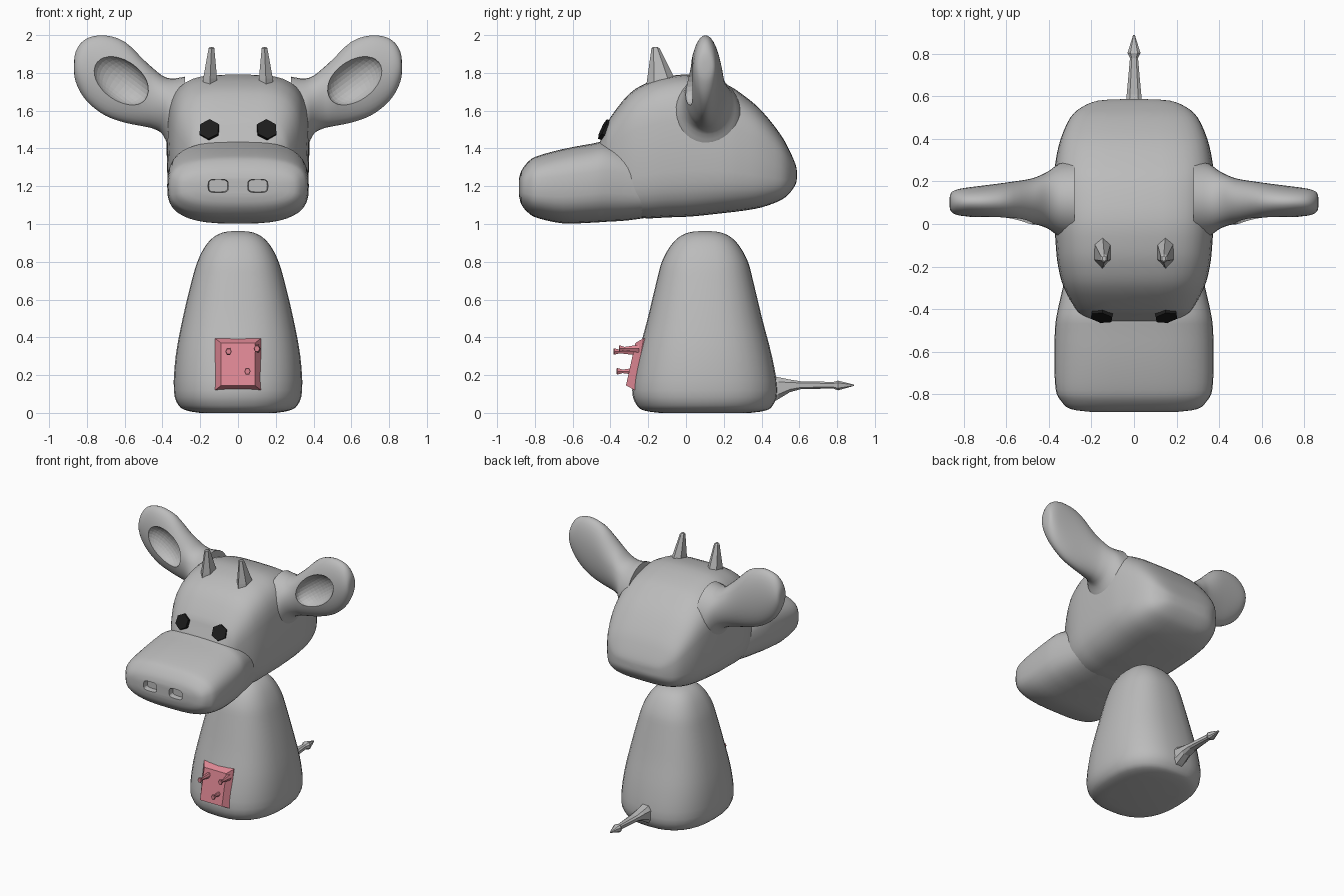
import bpy, bmesh, math
from mathutils import Matrix, Vector

if "Cube" in bpy.data.objects:
    bpy.data.objects.remove(bpy.data.objects["Cube"])


def material(name, rgb):
    m = bpy.data.materials.new(name)
    m.diffuse_color = (*rgb, 1)
    m.use_nodes = True
    m.node_tree.nodes["Principled BSDF"].inputs["Base Color"].default_value = m.diffuse_color
    return m


GREY = material("hide grey", (0.5, 0.5, 0.5))
BLACK = material("eye black", (0.012, 0.012, 0.012))
PINK = material("udder pink", (0.72, 0.24, 0.29))


def finish(name, bm, mat, smooth=None):
    bmesh.ops.recalc_face_normals(bm, faces=bm.faces)
    me = bpy.data.meshes.new(name)
    bm.to_mesh(me)
    bm.free()
    me.materials.append(mat)
    ob = bpy.data.objects.new(name, me)
    bpy.context.collection.objects.link(ob)
    if smooth:
        bpy.ops.object.select_all(action='DESELECT')
        ob.select_set(True)
        bpy.context.view_layer.objects.active = ob
        bpy.ops.object.shade_smooth_by_angle(angle=math.radians(smooth))
    return ob


def spline(rows, steps):
    """Smooth in-between rows (Catmull-Rom)."""
    if steps == 1:
        return rows
    out = []
    for i in range(len(rows) - 1):
        a, b, c, d = (rows[max(0, min(len(rows) - 1, i + k))] for k in (-1, 0, 1, 2))
        for s in range(steps):
            t = s / steps
            out.append([q + 0.5 * t * (r - p + t * (2*p - 5*q + 4*r - w + t * (3*(q - r) + w - p)))
                        for p, q, r, w in zip(a, b, c, d)])
    return out + [rows[-1]]


def loft(name, rows, axis, mat, n=2.0, sides=32, steps=3, smooth=40, sign=1, turn=0.0):
    """Rows are (position, u min, u max, v min, v max); sections are superellipses."""
    bm = bmesh.new()
    rings = []
    for p, u0, u1, v0, v1 in spline(rows, steps):
        ring = []
        for i in range(sides):
            a = 2 * math.pi * (i + turn) / sides
            c, s = math.cos(a), math.sin(a)
            u = (u0 + u1) / 2 + (u1 - u0) / 2 * math.copysign(abs(c) ** (2 / n), c)
            v = (v0 + v1) / 2 + (v1 - v0) / 2 * math.copysign(abs(s) ** (2 / n), s)
            x, y, z = {'x': (p, u, v), 'y': (u, p, v), 'z': (u, v, p)}[axis]
            ring.append(bm.verts.new((x * sign, y, z)))
        rings.append(ring)
    for r, q in zip(rings, rings[1:]):
        for i in range(sides):
            j = (i + 1) % sides
            bm.faces.new((r[i], r[j], q[j], q[i]))
    bm.faces.new(rings[0])
    bm.faces.new(rings[-1])
    return finish(name, bm, mat, smooth)


def cut(ob, cutter):
    cutter.hide_render = True
    cutter.hide_viewport = True
    mod = ob.modifiers.new("cut", 'BOOLEAN')
    mod.operation = 'DIFFERENCE'
    mod.solver = 'EXACT'
    mod.object = cutter


def sym(p, w, lo, hi):
    return (p, -w, w, lo, hi)


# Body: tapered rounded pillar
loft("body", [sym(z, w, 0.1 - d, 0.1 + d) for z, w, d in (
    (0, .2, .24), (.012, .27, .32), (.04, .315, .36), (.12, .34, .385), (.3, .33, .355),
    (.5, .293, .303), (.7, .245, .255), (.8, .215, .228), (.88, .175, .185),
    (.93, .13, .138), (.955, .08, .085), (.962, .03, .03))], 'z', GREY, n=2.5)

# Head: skull and muzzle
loft("skull", [sym(*r) for r in (
    (-.46, .2, 1.2, 1.425), (-.43, .245, 1.13, 1.5), (-.4, .275, 1.08, 1.565),
    (-.3, .33, 1.04, 1.69), (-.2, .357, 1.03, 1.75), (-.1, .368, 1.035, 1.78),
    (.03, .375, 1.04, 1.79), (.2, .378, 1.058, 1.745), (.3, .368, 1.07, 1.685),
    (.4, .345, 1.088, 1.6), (.5, .3, 1.125, 1.475), (.55, .245, 1.165, 1.385),
    (.58, .17, 1.21, 1.315), (.587, .06, 1.24, 1.28))], 'y', GREY, n=3.6, sides=40)
muzzle = loft("muzzle", [sym(*r) for r in (
    (-.884, .2, 1.15, 1.24), (-.87, .3, 1.1, 1.285), (-.83, .345, 1.055, 1.335),
    (-.78, .368, 1.03, 1.362), (-.65, .375, 1.003, 1.397), (-.5, .372, 1.007, 1.425),
    (-.42, .362, 1.012, 1.435), (-.3, .335, 1.02, 1.4), (-.1, .29, 1.05, 1.3))],
    'y', GREY, n=2.9, sides=40)

# Nostril recesses
for sx in (-1, 1):
    c = sx * .105
    cut(muzzle, loft("nostril_cutter", [(-.95, c - .06, c + .06, 1.16, 1.24),
                                        (-.845, c - .05, c + .05, 1.17, 1.235)],
                     'y', GREY, n=4, sides=16, steps=1, smooth=None))

for sx, side in ((-1, "left"), (1, "right")):
    # Ear with a dished front
    ear = loft(side + "_ear", [
        (.28, -.08, .3, 1.32, 1.78), (.35, -.06, .285, 1.38, 1.77), (.4, -.025, .25, 1.475, 1.785),
        (.45, -.005, .225, 1.505, 1.825), (.5, .0, .21, 1.517, 1.87), (.6, .015, .195, 1.537, 1.965),
        (.7, .025, .182, 1.573, 1.998), (.78, .035, .172, 1.63, 1.99), (.83, .042, .163, 1.69, 1.96),
        (.86, .058, .148, 1.755, 1.91), (.868, .085, .12, 1.8, 1.86)], 'x', GREY, sign=sx)
    bm = bmesh.new()
    bmesh.ops.create_uvsphere(bm, u_segments=32, v_segments=16, radius=1)
    bm.transform(Matrix.Translation((.62 * sx, .01, 1.76)) @ Matrix.Rotation(-sx * math.radians(37), 4, 'Y')
                 @ Matrix.Diagonal((.165, .09, .108, 1)))
    cut(ear, finish(side + "_ear_cutter", bm, GREY))

    # Horn: six-sided spike leaning forward
    loft(side + "_horn", [(1.7, .1, .2, -.215, -.02), (1.77, .105, .19, -.205, -.06),
                          (1.93, .123, .158, -.183, -.14), (1.937, .13, .15, -.175, -.15)],
         'z', GREY, sides=6, steps=1, smooth=None, sign=sx, turn=.5)

    # Eye: hexagonal disc on the forehead slope
    bm = bmesh.new()
    bmesh.ops.create_cone(bm, cap_ends=True, segments=6, radius1=.057, radius2=.057, depth=.04)
    turn = Vector((.15 * sx, -.9, .42)).to_track_quat('Z', 'Y').to_matrix().to_4x4()
    bm.transform(Matrix.Translation((.15 * sx, -.424, 1.495)) @ turn)
    finish(side + "_eye", bm, BLACK)

# Udder: bevelled block following the belly slope
bm = bmesh.new()
rings = []
for w, top, bottom in ((.122, (-.19, .395), (-.23, .12)), (.122, (-.225, .395), (-.27, .12)),
                       (.09, (-.268, .37), (-.318, .145))):
    rings.append([bm.verts.new((x, *p)) for x, p in ((-w, bottom), (w, bottom), (w, top), (-w, top))])
for r, q in zip(rings, rings[1:]):
    for i in range(4):
        bm.faces.new((r[i], r[(i + 1) % 4], q[(i + 1) % 4], q[i]))
bm.faces.new(rings[0])
bm.faces.new(rings[-1])
finish("udder", bm, PINK)

# Teats with flared tips
for x, z, tip in ((-.05, .325, -.383), (.1, .34, -.355), (.05, .22, -.367)):
    loft("teat", [(y, x - r, x + r, z - r * 1.2, z + r * 1.2) for y, r in (
        (-.25, .02), (tip + .03, .009), (tip + .004, .017), (tip, .014))],
        'y', PINK, sides=6, steps=1, smooth=None)

# Tail with a pointed tuft
loft("tail", [sym(*r) for r in (
    (.42, .05, .03, .21), (.49, .047, .07, .192), (.55, .042, .108, .178), (.61, .036, .125, .168),
    (.78, .02, .128, .165), (.805, .032, .118, .172), (.89, .004, .143, .15))],
    'y', GREY, n=3, sides=8, steps=1, smooth=None, turn=.5)
